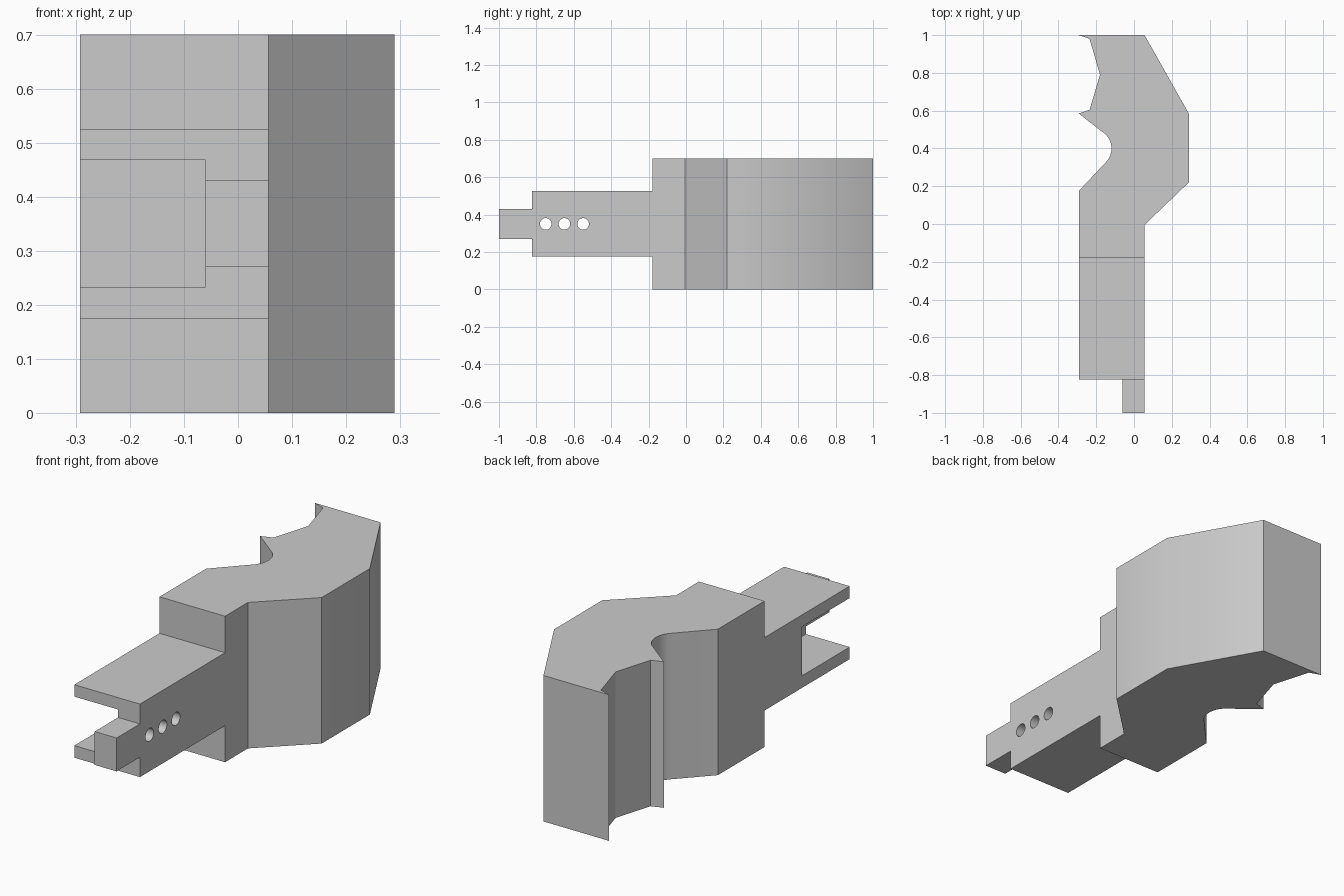
import bpy, bmesh, math
from mathutils import Matrix, Vector

cube = bpy.data.objects.get("Cube")
if cube:
    bpy.data.objects.remove(cube, do_unlink=True)

grey = bpy.data.materials.new("plain_grey")
grey.use_nodes = True
colour = (0.6, 0.6, 0.6, 1)
grey.diffuse_color = colour
grey.node_tree.nodes["Principled BSDF"].inputs["Base Color"].default_value = colour


def prism(name, points, push):
    """Extrude a flat outline by the push vector."""
    bm = bmesh.new()
    face = bm.faces.new([bm.verts.new(p) for p in points])
    grown = bmesh.ops.extrude_face_region(bm, geom=[face])["geom"]
    verts = [v for v in grown if isinstance(v, bmesh.types.BMVert)]
    bmesh.ops.translate(bm, verts=verts, vec=Vector(push))
    bmesh.ops.recalc_face_normals(bm, faces=bm.faces)
    mesh = bpy.data.meshes.new(name)
    bm.to_mesh(mesh)
    bm.free()
    mesh.materials.append(grey)
    obj = bpy.data.objects.new(name, mesh)
    bpy.context.collection.objects.link(obj)
    return obj


# Rounded notch in the right side, between two straight flanks
notch = []
cx, cy, r = -0.222, 0.4, 0.103
for i in range(13):
    a = math.radians(58 - i * 103 / 12)
    notch.append((cx + r * math.cos(a), cy + r * math.sin(a)))

# Plan outline of head, arm and tongue
plan = [(-0.06, -1), (0.056, -1), (0.056, -0.005), (0.29, 0.22), (0.29, 0.585),
        (0.056, 1), (-0.292, 1), (-0.235, 0.98), (-0.18, 0.79), (-0.235, 0.605),
        (-0.292, 0.585)] + notch + [(-0.292, 0.175), (-0.292, -0.823), (-0.06, -0.823)]
body = prism("stepped_body", [(x, y, 0) for x, y in plan], (0, 0, 0.7))

# Side outline that steps the arm and tongue down in height
upper = [(-1.1, 0.08), (-0.823, 0.08), (-0.823, 0.175), (-0.178, 0.175),
         (-0.178, 0.5), (1.1, 0.5)]
side = upper + [(y, -z) for y, z in reversed(upper)]
steps = prism("step_cutter", [(-0.5, y, 0.35 + z) for y, z in side], (1, 0, 0))

# Slot open to the front and right side of the arm
slot = prism("slot_cutter", [(-0.5, y, z) for y, z in
             [(-1.1, 0.233), (-0.46, 0.233), (-0.46, 0.468), (-1.1, 0.468)]],
             (0.44, 0, 0))

cuts = [(steps, 'INTERSECT'), (slot, 'DIFFERENCE')]

# Three pin holes through the wall
for n, y in enumerate((-0.75, -0.65, -0.55)):
    ring = [(-0.2, y + 0.031 * math.cos(t * math.tau / 32),
             0.35 + 0.031 * math.sin(t * math.tau / 32)) for t in range(32)]
    cuts.append((prism(f"pin_hole_cutter_{n + 1}", ring, (0.4, 0, 0)), 'DIFFERENCE'))

bpy.ops.object.select_all(action='DESELECT')
bpy.context.view_layer.objects.active = body
body.select_set(True)
for cutter, operation in cuts:
    mod = body.modifiers.new(cutter.name, 'BOOLEAN')
    mod.operation, mod.solver, mod.object = operation, 'EXACT', cutter
    bpy.ops.object.modifier_apply(modifier=mod.name)
for cutter, _ in cuts:
    bpy.data.objects.remove(cutter, do_unlink=True)

bpy.ops.object.shade_smooth_by_angle(angle=math.radians(30))
